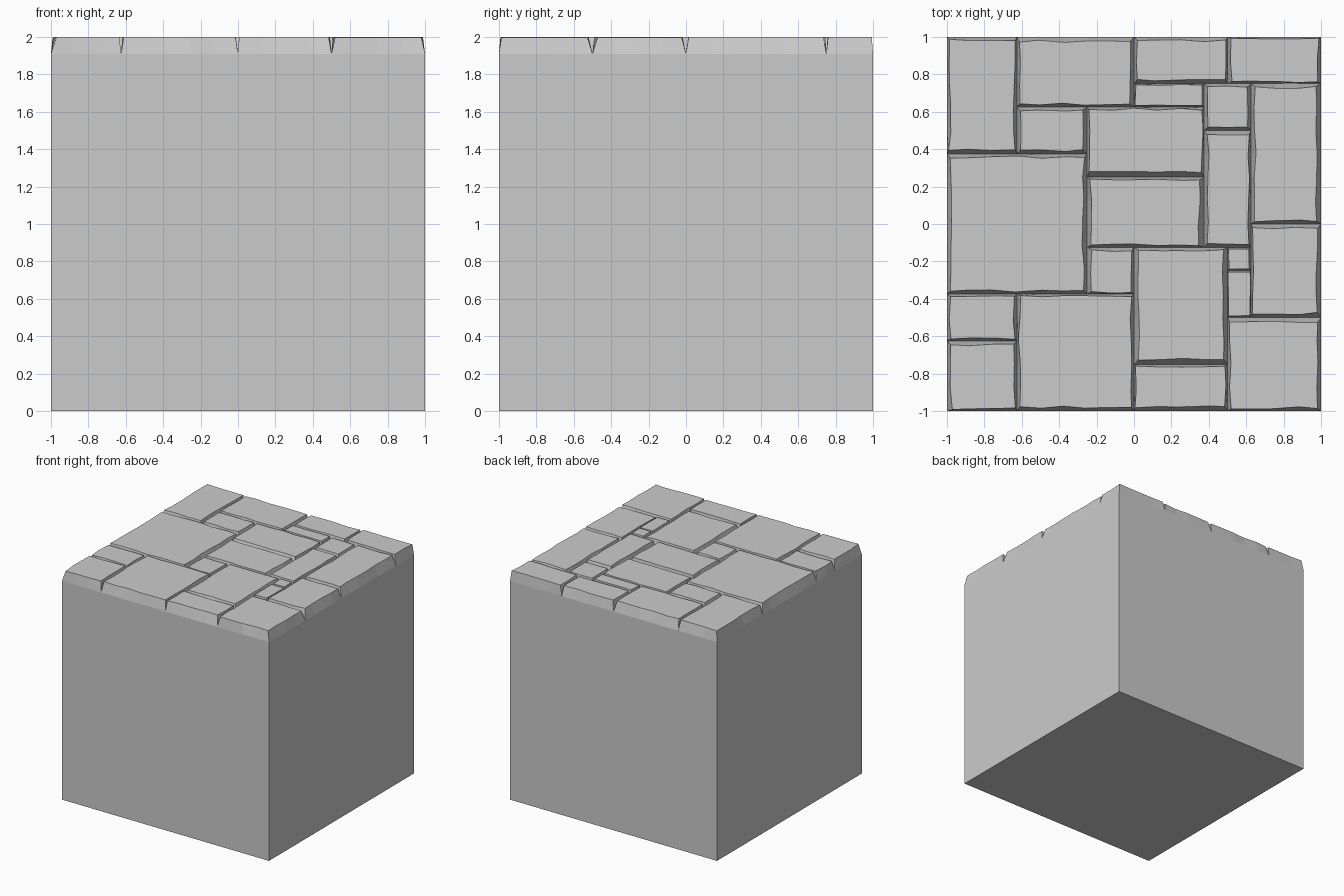
import bpy, bmesh, random

if "Cube" in bpy.data.objects:
    bpy.data.objects.remove(bpy.data.objects["Cube"])

random.seed(4)
U = 0.125          # paving grid unit
BASE, TOP = 1.91, 2.0

# stone rectangles in grid units: x0, y0, x1, y1
STONES = [
    (-8, 3, -5, 8), (-5, 5, 0, 8), (0, 6, 4, 8), (4, 6, 8, 8),
    (0, 5, 3, 6), (-5, 3, -2, 5), (-2, 2, 3, 5), (-2, -1, 3, 2),
    (3, 4, 5, 6), (3, -1, 5, 4), (5, 0, 8, 6), (5, -4, 8, 0),
    (-8, -3, -2, 3), (-2, -3, 0, -1), (0, -6, 4, -1), (4, -2, 5, -1),
    (4, -4, 5, -2), (4, -8, 8, -4), (0, -8, 4, -6), (-5, -8, 0, -3),
    (-8, -5, -5, -3), (-8, -8, -5, -5),
]


def finish(name, bm):
    bmesh.ops.recalc_face_normals(bm, faces=bm.faces)
    mesh = bpy.data.meshes.new(name)
    bm.to_mesh(mesh)
    bm.free()
    bpy.context.collection.objects.link(bpy.data.objects.new(name, mesh))


def add_stone(bm, x0, y0, x1, y1):
    """Straight base outline, chipped and inset top outline, sloping sides."""
    # perimeter on the grid, counter-clockwise
    ring = [(x, y0) for x in range(x0, x1)] + [(x1, y) for y in range(y0, y1)]
    ring += [(x, y1) for x in range(x1, x0, -1)] + [(x0, y) for y in range(y1, y0, -1)]
    size = min(1.0, min(x1 - x0, y1 - y0) / 2.5)
    left, right, low, high = [random.uniform(0.012, 0.027) for _ in range(4)]
    z = TOP - random.choice((0, 0, 0.002, 0.005))
    bottom, top = [], []
    for x, y in ring:
        def chip(inset):
            return size * (inset + random.uniform(-0.007, 0.007))
        dx = chip(left) if x == x0 else -chip(right) if x == x1 else random.uniform(-.015, .015)
        dy = chip(low) if y == y0 else -chip(high) if y == y1 else random.uniform(-.015, .015)
        bottom.append(bm.verts.new((x * U, y * U, BASE)))
        top.append(bm.verts.new((x * U + dx, y * U + dy, z)))
    n = len(ring)
    for i in range(n):
        j = (i + 1) % n
        bm.faces.new((bottom[i], bottom[j], top[j], top[i]))
    bm.faces.new(top)


# paving layer
bm = bmesh.new()
for s in STONES:
    add_stone(bm, *s)
bmesh.ops.remove_doubles(bm, verts=bm.verts, dist=0.0005)
finish("paving_stones", bm)

# block underneath, open where the paving closes it
bm = bmesh.new()
bmesh.ops.create_cube(bm, size=2)
for v in bm.verts:
    v.co.z = BASE if v.co.z > 0 else 0
bm.normal_update()
lid = [f for f in bm.faces if f.normal.z > 0.9]
bmesh.ops.delete(bm, geom=lid, context='FACES_ONLY')
bm.faces.ensure_lookup_table()
finish("block_body", bm)
